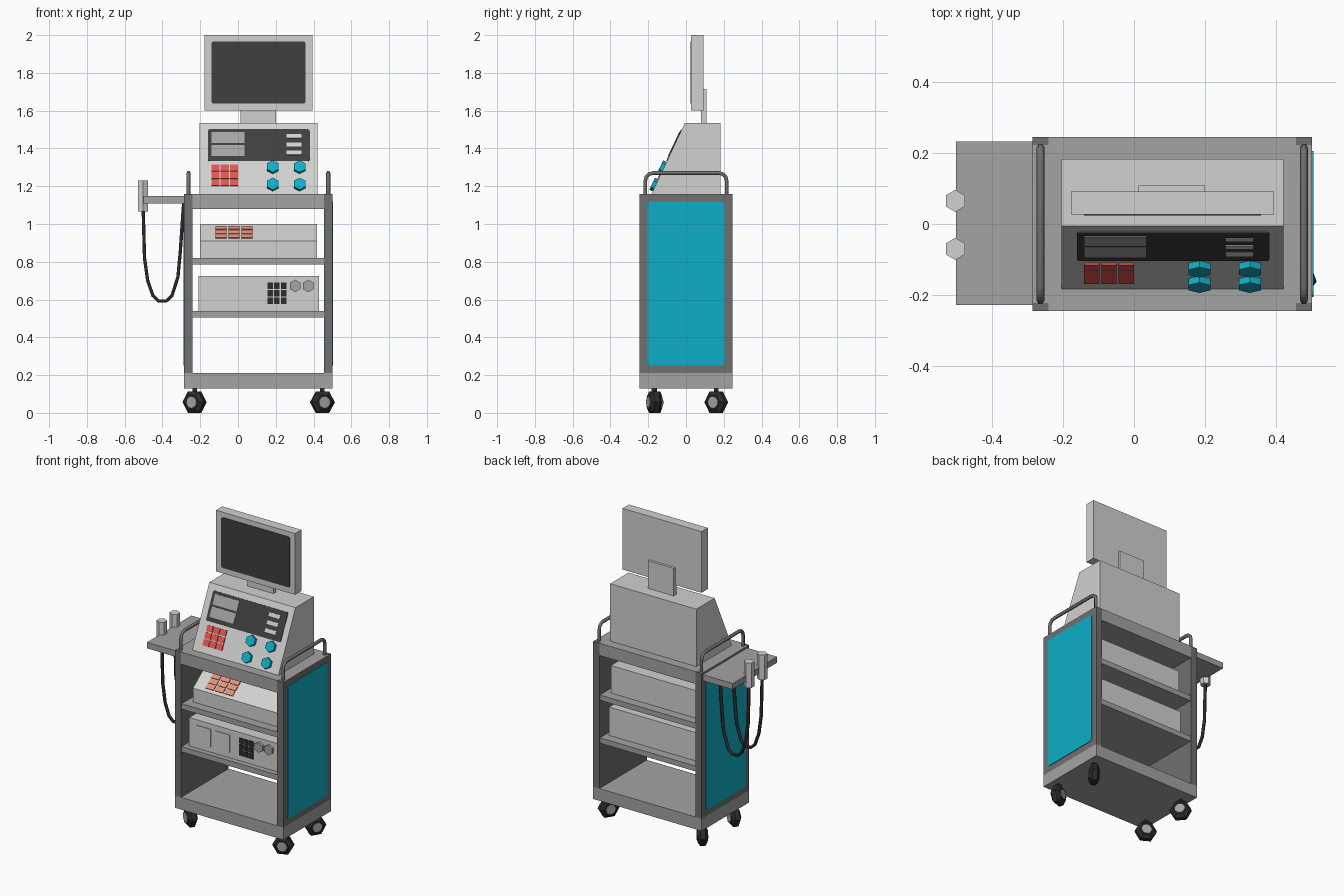
import bpy, bmesh, math
from mathutils import Vector, Matrix

if "Cube" in bpy.data.objects:
    bpy.data.objects.remove(bpy.data.objects["Cube"])


def material(name, *rgb):
    m = bpy.data.materials.new(name)
    m.diffuse_color = (*rgb, 1)
    m.use_nodes = True
    m.node_tree.nodes["Principled BSDF"].inputs["Base Color"].default_value = m.diffuse_color
    return m


LIGHT = material("light_grey", .64, .64, .63)
GREY = material("mid_grey", .37, .37, .37)
DARK = material("frame_grey", .16, .16, .16)
SCREEN = material("screen_charcoal", .05, .05, .05)
BLACK = material("rubber_black", .025, .025, .025)
TEAL = material("teal", .004, .43, .57)
RED = material("red", .78, .09, .08)
SALMON = material("salmon", .87, .30, .20)


def finish(name, bm, mat):
    bmesh.ops.recalc_face_normals(bm, faces=bm.faces)
    me = bpy.data.meshes.new(name)
    bm.to_mesh(me)
    bm.free()
    me.materials.append(mat)
    ob = bpy.data.objects.new(name, me)
    bpy.context.collection.objects.link(ob)
    return ob


def loft(name, loops, mat):
    """Closed solid through a list of equal-length point loops."""
    bm = bmesh.new()
    vs = [[bm.verts.new(p) for p in loop] for loop in loops]
    n = len(vs[0])
    for a, b in zip(vs, vs[1:]):
        for i in range(n):
            bm.faces.new((a[i], a[(i + 1) % n], b[(i + 1) % n], b[i]))
    bm.faces.new(vs[0])
    bm.faces.new(vs[-1])
    return finish(name, bm, mat)


def box(name, x0, x1, y0, y1, z0, z1, mat):
    ring = lambda z: [(x0, y0, z), (x1, y0, z), (x1, y1, z), (x0, y1, z)]
    return loft(name, [ring(z0), ring(z1)], mat)


def prism(name, x0, x1, yz, mat):
    return loft(name, [[(x, y, z) for y, z in yz] for x in (x0, x1)], mat)


def frame(origin, u, v):
    """Local axes u, v and outward normal at an origin."""
    u, v = Vector(u).normalized(), Vector(v).normalized()
    m = Matrix((u, v, u.cross(v))).transposed().to_4x4()
    m.translation = Vector(origin)
    return m


def turned(name, fr, rings, mat, seg=6):
    """Turned part: rings are (radius, height along normal)."""
    loops = []
    for r, h in rings:
        ang = [2 * math.pi * i / seg for i in range(seg)]
        loops.append([fr @ Vector((r * math.sin(a), r * math.cos(a), h)) for a in ang])
    return loft(name, loops, mat)


def plate(name, fr, u0, u1, v0, v1, h, mat, r=0):
    """Thin plate on a frame, optionally with rounded corners."""
    pts = []
    for cx, cy, a0 in ((u1 - r, v1 - r, 0), (u0 + r, v1 - r, 90),
                       (u0 + r, v0 + r, 180), (u1 - r, v0 + r, 270)):
        for k in range(4 if r else 1):
            a = math.radians(a0 + 30 * k)
            pts.append((cx + r * math.cos(a), cy + r * math.sin(a)))
    return loft(name, [[fr @ Vector((u, v, d)) for u, v in pts] for d in (-.002, h)], mat)


def keypad(name, fr, u0, v0, cols, rows, w, hgt, pu, pv, mat):
    for i in range(cols):
        for j in range(rows):
            u, v = u0 + i * pu, v0 + j * pv
            plate(f"{name}_{i}_{j}", fr, u, u + w, v, v + hgt, .006, mat)


def tube(name, pts, r, mat, res=1):
    cu = bpy.data.curves.new(name, 'CURVE')
    cu.dimensions = '3D'
    cu.bevel_depth, cu.bevel_resolution, cu.use_fill_caps = r, res, True
    sp = cu.splines.new('POLY')
    sp.points.add(len(pts) - 1)
    for p, c in zip(sp.points, pts):
        p.co = (*c, 1)
    cu.materials.append(mat)
    ob = bpy.data.objects.new(name, cu)
    bpy.context.collection.objects.link(ob)
    return ob


# Cart: base, shelves and top
box("base", -.285, .50, -.245, .245, .13, .21, GREY)
for i, z in enumerate((.505, .785)):
    box(f"shelf_{i}", -.24, .455, -.24, .24, z, z + .035, GREY)
box("cart_top", -.24, .455, -.245, .245, 1.08, 1.16, GREY)

# Side walls with posts, teal panels and push handles
for side, x0, x1, out in (("left", -.285, -.24, -1), ("right", .455, .50, 1)):
    box(f"{side}_wall", x0, x1, -.222, .222, .21, 1.156, DARK)
    box(f"{side}_wall_cap", x0, x1, -.222, .222, 1.154, 1.16, GREY)
    for s in (-1, 1):
        box(f"{side}_post", x0, x1, *sorted((s * .222, s * .245)), .21, 1.16, DARK)
    fr = frame((.50 if out > 0 else -.285, 0, 0), (0, out, 0), (0, 0, 1))
    plate(f"{side}_panel", fr, -.205, .205, .25, 1.12, .004, TEAL, .02)
    xm = (x0 + x1) / 2
    arc = [(.175 + .04 * math.cos(math.radians(a)), 1.23 + .04 * math.sin(math.radians(a)))
           for a in (0, 30, 60, 90)]
    path = [(.215, 1.15)] + arc
    path += [(-y, z) for y, z in reversed(path)]
    tube(f"{side}_handle", [(xm, y, z) for y, z in path], .011, DARK)

# Casters, each swivelled its own way (angle of axle from +x)
for x, y, deg in ((-.23, -.165, 60), (.447, -.17, -70), (-.23, .16, 40), (.447, .16, -32)):
    a = math.radians(deg)
    fr = frame((x, y, .0565), (0, 0, 1), (-math.sin(a), math.cos(a), 0))
    turned("caster_wheel", fr, [(.042, -.03), (.065, -.015), (.065, .015), (.042, .03)], BLACK)
    turned("caster_hub", fr, [(.03, -.033), (.03, .033)], GREY, 12)
    box("caster_stem", x - .012, x + .012, y - .012, y + .012, .09, .14, BLACK)

# Side tray with two probe holders and hanging cables
box("side_tray", -.5, -.285, -.227, .232, 1.108, 1.147, GREY)
for y in (-.07, .065):
    fr = frame((-.502, y, 0), (1, 0, 0), (0, 1, 0))
    turned("probe_holder", fr, [(.031, 1.067), (.031, 1.23)], LIGHT)
    tube("probe_cable", [(x, y, z) for x, z in (
        (-.502, 1.08), (-.495, .82), (-.478, .70), (-.45, .62), (-.42, .592), (-.38, .592),
        (-.35, .62), (-.318, .72), (-.305, .86), (-.288, 1.11))], .01, BLACK)

# Lower instrument with two blank panels, keypad and knobs
box("lower_unit", -.21, .43, -.205, .18, .54, .725, LIGHT)
fr = frame((0, -.205, 0), (1, 0, 0), (0, 0, 1))
for u in (-.155, -.018):
    plate("blank_panel", fr, u, u + .102, .573, .69, .004, LIGHT)
keypad("lower_key", fr, .155, .577, 3, 3, .03, .034, .036, .04, BLACK)
for u in (.303, .372):
    turned("lower_knob", fr @ Matrix.Translation((u, .672, 0)), [(.033, -.002), (.033, .018)], GREY)

# Middle instrument with sloped keypad
prism("middle_unit", -.2, .417, [(-.18, .82), (-.18, .91), (-.06, 1.0), (.18, 1.0), (.18, .82)], LIGHT)
fr = frame((0, -.18, .91), (1, 0, 0), (0, .12, .09))
keypad("middle_key", fr, -.12, .022, 3, 3, .058, .03, .069, .037, SALMON)

# Main console with sloped front
prism("console", -.203, .42, [(-.182, 1.16), (-.006, 1.535), (.183, 1.535), (.183, 1.16)], LIGHT)
fr = frame((0, -.182, 1.16), (1, 0, 0), (0, .176, .375))


def sl(z):
    """Distance up the console slope at height z."""
    return (z - 1.16) * math.hypot(.176, .375) / .375


plate("console_display", fr, -.16, .38, sl(1.333), sl(1.50), .004, SCREEN, .01)
for z0, z1 in ((1.357, 1.415), (1.426, 1.484)):
    plate("readout", fr, -.14, .035, sl(z0), sl(z1), .007, GREY)
for z in (1.375, 1.419, 1.463):
    plate("readout_bar", fr, .257, .336, sl(z) - .012, sl(z + .01), .007, LIGHT)
keypad("console_key", fr, -.14, sl(1.2), 3, 3, .043, .038, .0485, .0435, RED)
for u in (.184, .326):
    for z in (1.205, 1.297):
        turned("console_knob", fr @ Matrix.Translation((u, sl(z), 0)),
               [(.035, -.002), (.035, .02)], TEAL)

# Monitor on its stand
box("monitor", -.177, .394, .027, .092, 1.60, 2.0, LIGHT)
fr = frame((0, .027, 0), (1, 0, 0), (0, 0, 1))
plate("monitor_screen", fr, -.14, .357, 1.637, 1.967, .003, SCREEN, .012)
box("monitor_stand", .013, .2, .08, .108, 1.53, 1.715, LIGHT)
